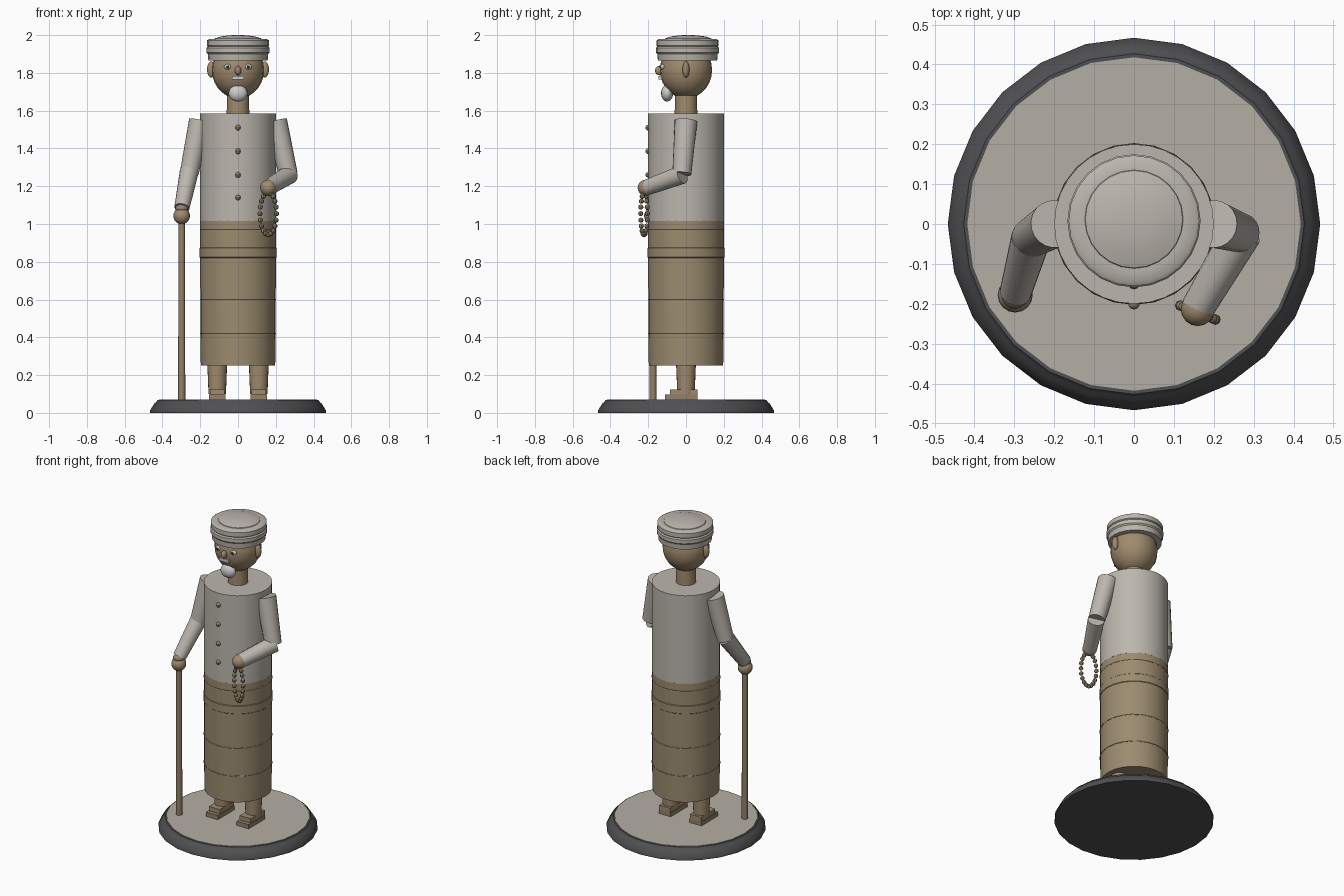
import bpy, bmesh
from math import radians, sin, cos, pi
from mathutils import Vector

if "Cube" in bpy.data.objects:
    bpy.data.objects.remove(bpy.data.objects["Cube"], do_unlink=True)


def material(name, r, g, b):
    m = bpy.data.materials.new(name)
    m.use_nodes = True
    m.diffuse_color = (r, g, b, 1)
    m.node_tree.nodes["Principled BSDF"].inputs["Base Color"].default_value = (r, g, b, 1)
    return m


charcoal = material("charcoal", .08, .08, .085)
stone = material("stone", .46, .43, .37)
cloth = material("pale cloth", .5, .47, .42)
skirt_brown = material("skirt brown", .33, .26, .16)
skin = material("skin", .35, .255, .155)
wood = material("wood", .29, .22, .14)
white = material("beard white", .6, .6, .58)
iris = material("eye dark", .06, .06, .07)


def finish(name, mat, smooth=True):
    ob = bpy.context.object
    ob.name = name
    ob.data.materials.append(mat)
    if smooth:
        bpy.ops.object.shade_smooth_by_angle(angle=radians(32))
    return ob


def ball(name, mat, loc, size, seg=16):
    bpy.ops.mesh.primitive_uv_sphere_add(segments=seg, ring_count=seg // 2 + 2, radius=1, location=loc)
    ob = bpy.context.object
    ob.scale = size if isinstance(size, tuple) else (size,) * 3
    return finish(name, mat)


def limb(name, mat, a, b, r1, r2, seg=20):
    a, b = Vector(a), Vector(b)
    d = b - a
    bpy.ops.mesh.primitive_cone_add(vertices=seg, radius1=r1, radius2=r2, depth=d.length,
                                    location=(a + b) / 2, rotation=d.to_track_quat('Z', 'Y').to_euler())
    return finish(name, mat)


def block(name, mat, loc, dims):
    bpy.ops.mesh.primitive_cube_add(size=1, location=loc)
    bpy.context.object.scale = dims
    return finish(name, mat, False)


def lathe(name, mat, profile, y=0, seg=24):
    """Spin a closed (radius, height) profile around the vertical axis."""
    bm = bmesh.new()
    rings = [[bm.verts.new((r * cos(2 * pi * i / seg), r * sin(2 * pi * i / seg), z))
              for i in range(seg)] for r, z in profile]
    for low, high in zip(rings, rings[1:]):
        for i in range(seg):
            j = (i + 1) % seg
            bm.faces.new((low[i], low[j], high[j], high[i]))
    bm.faces.new(rings[0][::-1])
    bm.faces.new(rings[-1])
    me = bpy.data.meshes.new(name)
    bm.to_mesh(me)
    bm.free()
    ob = bpy.data.objects.new(name, me)
    ob.location.y = y
    bpy.context.collection.objects.link(ob)
    bpy.ops.object.select_all(action='DESELECT')
    ob.select_set(True)
    bpy.context.view_layer.objects.active = ob
    return finish(name, mat)


# Base
lathe("base", charcoal, [(.467, 0), (.467, .01), (.443, .05), (.435, .055), (.427, .067)])
lathe("base_top", stone, [(.418, .05), (.418, .07)])

# Legs and stepped sandals
for side, x in (("left", .11), ("right", -.11)):
    limb(side + "_leg", skin, (x, 0, .1), (x, 0, .3), .046, .054)
    block(side + "_sandal", wood, (x, -.025, .082), (.085, .17, .03))
    block(side + "_foot", skin, (x, -.012, .11), (.078, .145, .03))

# Skirt with folds and belt
lathe("skirt", skirt_brown, [(.197, .25), (.199, .42), (.2, .7), (.2, 1.018)])
lathe("belt", skirt_brown, [(.199, .82), (.203, .824), (.203, .872), (.199, .876)])
for z in (.42, .6, .97):
    bpy.ops.mesh.primitive_torus_add(major_radius=.199, minor_radius=.0035, major_segments=24,
                                     minor_segments=6, location=(0, 0, z))
    finish("skirt_fold", skirt_brown)

# Shirt and buttons
lathe("shirt", cloth, [(.2, 1.015), (.2, 1.585)], seg=32)
for z in (1.14, 1.26, 1.385, 1.51):
    ball("button", wood, (0, -.2, z), .015, 10)

# Arms and hands
shoulder, elbow, wrist = (.2, 0, 1.545), (.266, -.022, 1.265), (.16, -.21, 1.192)
limb("left_upper_arm", cloth, elbow, shoulder, .05, .06)
limb("left_forearm", cloth, wrist, (.272, -.02, 1.262), .042, .05)
ball("left_hand", skin, (.16, -.213, 1.192), .043)
limb("right_upper_arm", cloth, (-.258, -.035, 1.27), (-.2, 0, 1.545), .05, .06)
limb("right_forearm", cloth, (-.297, -.172, 1.085), (-.258, -.035, 1.28), .04, .05)
ball("right_hand", skin, (-.298, -.178, 1.043), .044)

# Walking stick
limb("walking_stick", wood, (-.298, -.175, .07), (-.298, -.175, 1.07), .019, .017, 12)
ball("stick_knob", wood, (-.298, -.178, 1.082), (.034, .034, .024))

# Prayer beads hanging from the left hand
count = 20
for i in range(count):
    t = 2 * pi * i / count
    dx = .044 * sin(t)
    ball("bead", wood, (.16 + dx, -.222 - .4 * dx, 1.055 + .112 * cos(t)), .0135, 8)

# Head
limb("neck", skin, (0, 0, 1.57), (0, 0, 1.72), .06, .058)
ball("head", skin, (0, 0, 1.815), (.138, .138, .15), 24)
for side, s in (("left", 1), ("right", -1)):
    ball(side + "_ear", skin, (s * .142, 0, 1.818), (.022, .018, .043))
    ball(side + "_eye", white, (s * .054, -.123, 1.832), (.02, .013, .015), 12)
    ball(side + "_pupil", iris, (s * .054, -.134, 1.832), .008, 8)
ball("nose", skin, (0, -.142, 1.812), (.017, .022, .025), 12)
block("moustache", white, (0, -.132, 1.775), (.066, .025, .018))
ball("beard", white, (0, -.1, 1.692), (.05, .032, .044))

# Rolled cap with a shallow crown
lathe("cap", cloth, [(.157, 1.866), (.16, 1.9), (.167, 1.908), (.167, 1.932), (.16, 1.939),
                     (.164, 1.944), (.164, 1.972), (.155, 1.978), (.128, 1.98)], y=.008)
lathe("cap_crown", cloth, [(.126, 1.975), (.122, 1.983), (.09, 1.993), (.045, 1.999), (.01, 2.0)], y=.012)
